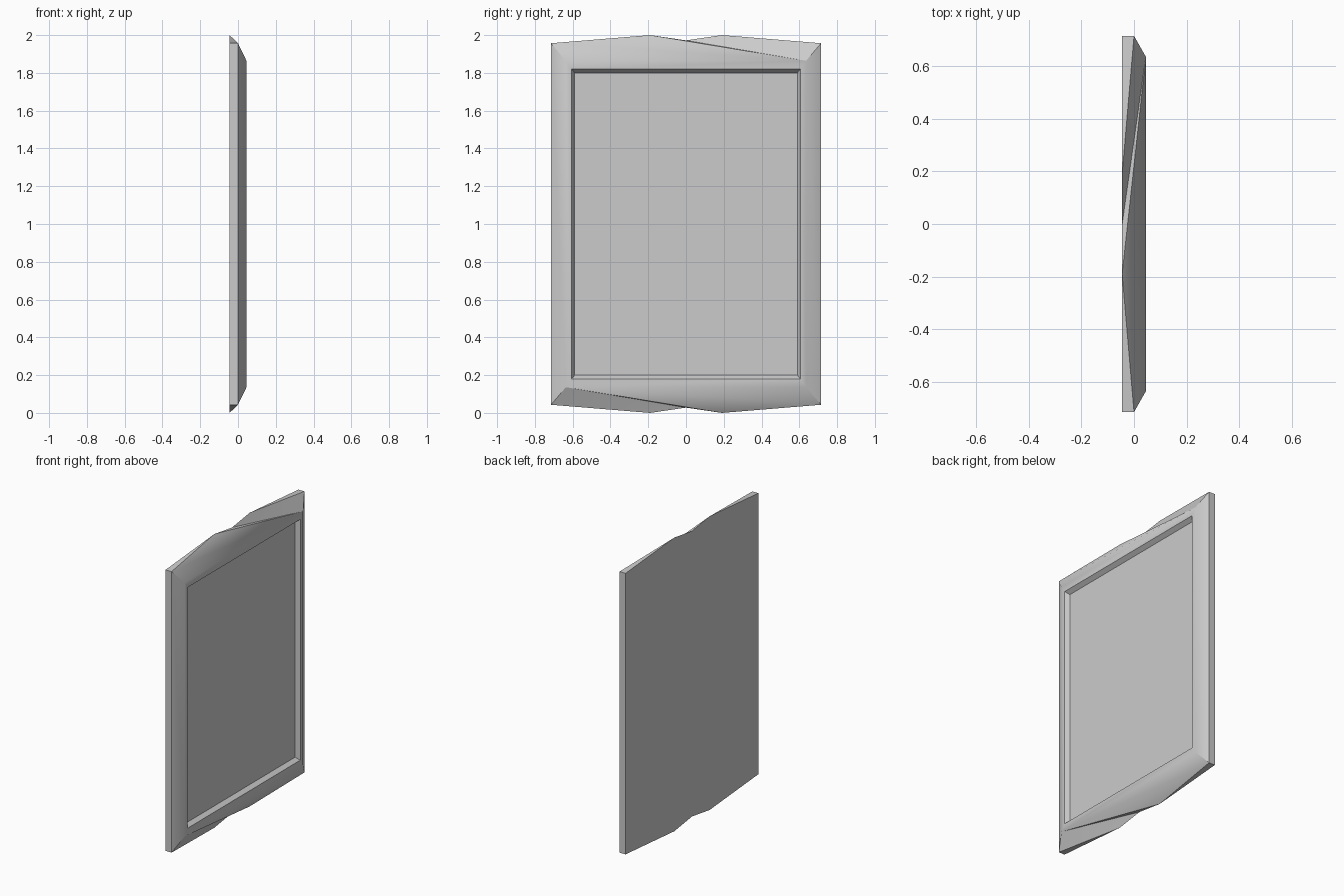
import bpy, bmesh, math

if "Cube" in bpy.data.objects:
    bpy.data.objects.remove(bpy.data.objects["Cube"])

bm = bmesh.new()


def ring(x, y, z):
    """Rectangle in the YZ plane, centred at height 1: bottom pair, then top pair."""
    return [bm.verts.new((x, a * y, 1 + b * z)) for a, b in ((-1, -1), (1, -1), (1, 1), (-1, 1))]


def bridge(a, b, sides=range(4)):
    for i in sides:
        j = (i + 1) % 4
        bm.faces.new((a[i], a[j], b[j], b[i]))


# Nested rectangles from the back plane to the recessed panel
back = ring(-0.045, 0.715, 0.957)
middle = ring(0.0, 0.715, 0.957)
front = ring(0.045, 0.636, 0.864)
opening = ring(0.045, 0.606, 0.82)
panel = ring(0.018, 0.589, 0.8)

bridge(back, middle, (1, 3))      # straight sides
bridge(middle, front, (1, 3))     # side bevels
bridge(front, opening)            # flat rim
bridge(opening, panel)            # sloped recess walls
bm.faces.new(panel)

# Crested top, and the same crest turned half round for the bottom
outline = []
for s, l, r in ((-1, 1, 0), (1, 3, 2)):
    crest = [bm.verts.new((-0.045, s * y, 1 + s * z))
             for y, z in ((-0.19, 1.0), (0, 0.972), (0.19, 1.0))]
    bm.faces.new((middle[l], front[l], front[r]))
    bm.faces.new((back[l], middle[l], crest[0]))
    bm.faces.new((back[r], crest[2], middle[r]))
    fan = [middle[l]] + crest + [middle[r]]
    for a, b in zip(fan, fan[1:]):
        bm.faces.new((front[r], b, a))
    outline += [back[l]] + crest + [back[r]]

# Flat back
bm.faces.new(outline)
bmesh.ops.recalc_face_normals(bm, faces=bm.faces)

mesh = bpy.data.meshes.new("wall_frame")
bm.to_mesh(mesh)
bm.free()
frame = bpy.data.objects.new("wall_frame", mesh)
bpy.context.collection.objects.link(frame)
bpy.context.view_layer.objects.active = frame
frame.select_set(True)
bpy.ops.object.shade_smooth_by_angle(angle=math.radians(30))
